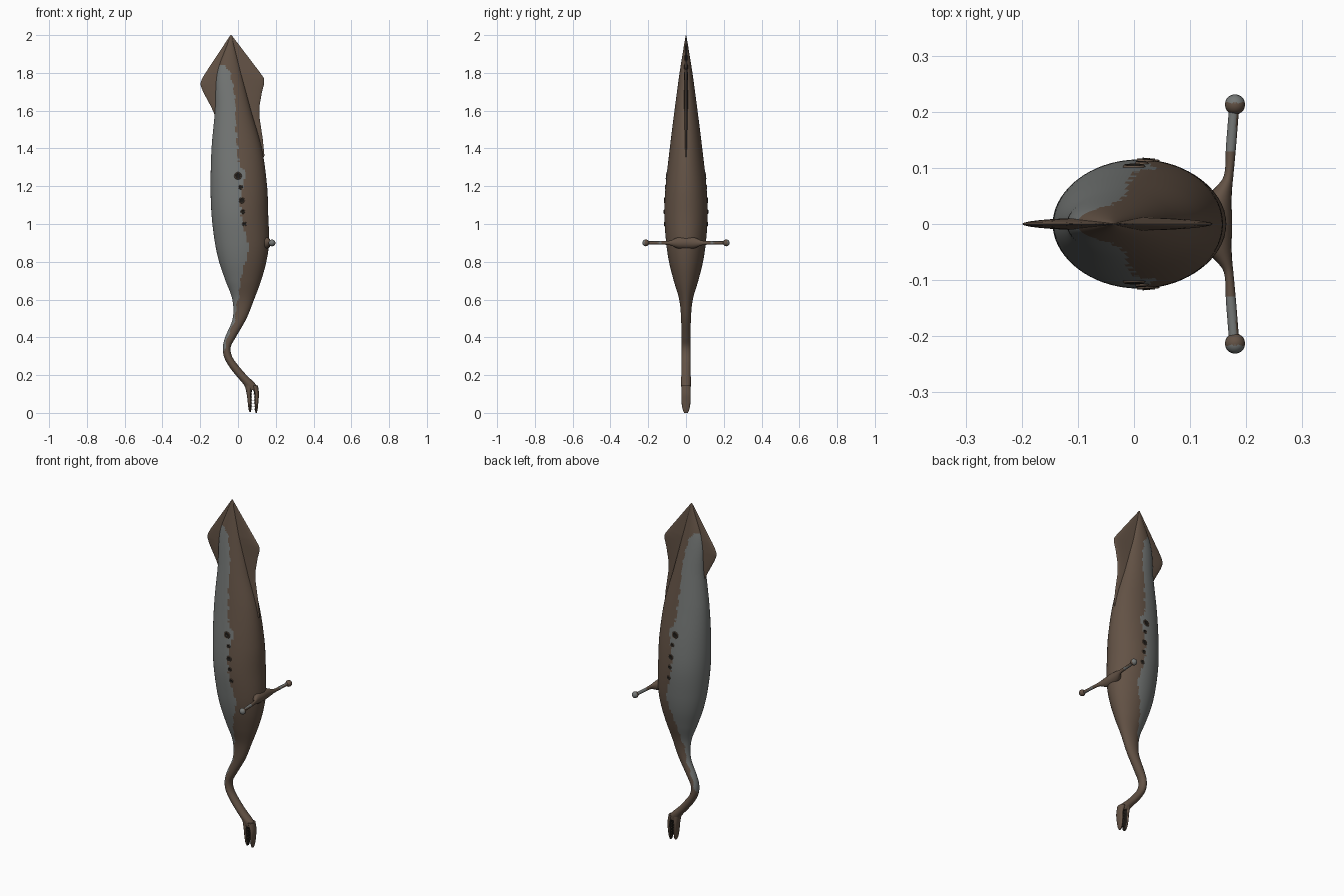
import bpy, bmesh, math
from mathutils import Vector

cube = bpy.data.objects.get("Cube")
if cube:
    bpy.data.objects.remove(cube, do_unlink=True)


def material(name, rgb):
    m = bpy.data.materials.new(name)
    m.use_nodes = True
    m.diffuse_color = (*rgb, 1)
    shader = m.node_tree.nodes["Principled BSDF"]
    shader.inputs["Base Color"].default_value = (*rgb, 1)
    shader.inputs["Roughness"].default_value = 0.7
    return m


BROWN = material("brown skin", (0.125, 0.085, 0.06))
GRAY = material("gray belly", (0.175, 0.185, 0.18))
DARK = material("dark pit", (0.012, 0.01, 0.008))


def sample(rows, t, smooth=True):
    """Interpolate a table of rows at its first column."""
    last = len(rows) - 1
    i = 0
    while i < last - 1 and t > rows[i + 1][0]:
        i += 1
    a, b = rows[i], rows[i + 1]
    h = b[0] - a[0]
    u = min(max((t - a[0]) / h, 0), 1)
    before, after = rows[max(i - 1, 0)], rows[min(i + 2, last)]
    out = []
    for k in range(1, len(a)):
        if not smooth:
            out.append(a[k] + (b[k] - a[k]) * u)
            continue
        m0 = (b[k] - before[k]) / (b[0] - before[0]) * h
        m1 = (after[k] - a[k]) / (after[0] - a[0]) * h
        d = b[k] - a[k]
        out.append(a[k] + u * (m0 + u * (3 * d - 2 * m0 - m1 + u * (m0 + m1 - 2 * d))))
    return out


def finish(name, bm, mats, rule=None, angle=50):
    bmesh.ops.recalc_face_normals(bm, faces=bm.faces[:])
    if rule:
        for f in bm.faces:
            f.material_index = rule(f.calc_center_median())
    mesh = bpy.data.meshes.new(name)
    bm.to_mesh(mesh)
    bm.free()
    for m in mats:
        mesh.materials.append(m)
    ob = bpy.data.objects.new(name, mesh)
    bpy.context.collection.objects.link(ob)
    bpy.ops.object.select_all(action="DESELECT")
    ob.select_set(True)
    bpy.context.view_layer.objects.active = ob
    bpy.ops.object.shade_smooth_by_angle(angle=math.radians(angle))
    return ob


def loft(name, rows, steps, sides, mats, rule=None, smooth=True, along_y=0, offset=0, angle=50):
    """Skin of ellipses; rows are (position, low x, high x, half thickness)."""
    bm = bmesh.new()
    rings = []
    for i in range(steps + 1):
        t = rows[0][0] + (rows[-1][0] - rows[0][0]) * i / steps
        lo, hi, half = sample(rows, t, smooth)[:3]
        ring = []
        for j in range(sides):
            a = math.tau * j / sides
            x = (lo + hi) / 2 + (hi - lo) / 2 * math.cos(a)
            y = half * math.sin(a)
            ring.append(bm.verts.new((x, along_y * t, offset + y) if along_y else (x, y, t)))
        rings.append(ring)
    for r, s in zip(rings, rings[1:]):
        for j in range(sides):
            k = (j + 1) % sides
            bm.faces.new((r[j], r[k], s[k], s[j]))
    bm.faces.new(rings[0])
    bm.faces.new(rings[-1])
    return finish(name, bm, mats, rule, angle)


# Body and trunk: height, low x, high x, half thickness
BODY = [
    (.12, .045, .108, .022), (.15, .03, .095, .026), (.2, -.012, .045, .025),
    (.25, -.05, .002, .025), (.3, -.075, -.032, .025), (.35, -.08, -.038, .025),
    (.4, -.068, -.012, .025), (.5, -.028, .045, .026), (.6, -.03, .085, .036),
    (.7, -.066, .122, .065), (.8, -.1, .15, .09), (.9, -.122, .164, .105),
    (1.05, -.14, .16, .115), (1.2, -.145, .154, .108), (1.4, -.14, .126, .086),
    (1.6, -.122, .07, .061), (1.8, -.112, .018, .034), (1.95, -.058, -.022, .01),
    (2, -.038, -.034, .001)]
# Edge of the gray belly: height, x
BELLY = [
    (.3, -.08), (.4, -.055), (.5, -.012), (.55, -.012), (.6, 0), (.7, .015), (.8, .04),
    (.88, .06), (.95, .04), (1, .025), (1.1, .015), (1.18, .02), (1.24, .04),
    (1.28, .035), (1.33, 0), (1.5, -.01), (1.65, -.015), (1.75, -.03),
    (1.8, -.042), (1.84, -.065), (1.86, -.2)]


def belly_rule(c):
    if not BELLY[0][0] < c.z < BELLY[-1][0]:
        return 0
    edge = sample(BELLY, c.z, False)[0] + .004 * math.sin(c.z * 95)
    return int(c.x < edge)


loft("body", BODY, 190, 72, [BROWN, GRAY], belly_rule)

# Thin diamond tail fin
FIN = [
    (1.335, .05, .12, .004), (1.36, 0, .14, .008), (1.45, -.09, .131, .01),
    (1.57, -.12, .113, .012), (1.62, -.142, .113, .012), (1.7, -.185, .127, .012),
    (1.74, -.2, .138, .012), (1.77, -.19, .139, .012), (1.8, -.172, .118, .012),
    (2, -.04, -.034, .001)]
loft("tail_fin", FIN, 80, 32, [BROWN], smooth=False, angle=60)

# Eye bar with a flared root and round eyes
STALK = [
    (0, .1, .175, .036), (.04, .12, .174, .03), (.065, .145, .175, .02),
    (.085, .16, .177, .012), (.14, .164, .182, .009), (.215, .17, .188, .009)]
for side, label in ((1, "back"), (-1, "front")):
    loft(label + "_eye_stalk", STALK, 30, 20, [BROWN, GRAY],
         lambda c: int(abs(c.y) > .13 and c.x < .182), along_y=side, offset=.9)
    bm = bmesh.new()
    bmesh.ops.create_uvsphere(bm, u_segments=20, v_segments=12, radius=.018)
    bmesh.ops.translate(bm, verts=bm.verts[:], vec=(.18, side * .213, .9))
    finish(label + "_eye", bm, [BROWN, GRAY], lambda c: int(abs(c.y) > .216))


# Row of pits on each flank, each a dark disc in a raised rim
def flank(x, z, side):
    lo, hi, half = sample(BODY, z)
    u = (x - (lo + hi) / 2) / ((hi - lo) / 2)
    return Vector((x, side * half * math.sqrt(1 - u * u), z))


PITS = [(0, 1.255, .015), (.014, 1.195, .009), (.02, 1.125, .012),
        (.026, 1.065, .009), (.034, 1, .009)]
for side, label in ((1, "back"), (-1, "front")):
    for n, (x, z, radius) in enumerate(PITS):
        centre = flank(x, z, side)
        e = .01
        du = flank(x + e, z, side) - flank(x - e, z, side)
        dv = flank(x, z + e, side) - flank(x, z - e, side)
        normal = du.cross(dv).normalized()
        if normal.y * side < 0:
            normal = -normal
        turn = normal.to_track_quat("Z", "Y").to_matrix().to_4x4()
        bm = bmesh.new()
        # Rim profile turned around the pit axis
        profile = [(1.35, -.001), (1.2, .003), (1, .003), (.8, .001), (.02, .001)]
        verts = [bm.verts.new((radius * r, 0, h)) for r, h in profile]
        edges = [bm.edges.new(p) for p in zip(verts, verts[1:])]
        bmesh.ops.spin(bm, geom=verts + edges, cent=(0, 0, 0), axis=(0, 0, 1),
                       angle=math.tau, steps=20, use_merge=True)
        ob = finish(f"{label}_pit_{n}", bm, [BROWN, DARK],
                    lambda c: int(c.xy.length < radius * .95))
        if ob.data.polygons[0].normal.z < 0:
            ob.data.flip_normals()
        turn.translation = centre
        ob.data.transform(turn)

# Claw: two jaws, dark inside, with small teeth
JAWS = {
    "lower": [(.005, .06, .068, .01), (.02, .056, .07, .018), (.06, .051, .071, .024),
              (.1, .046, .071, .025), (.145, .036, .08, .025)],
    "upper": [(0, .092, .1, .01), (.02, .09, .104, .018), (.06, .088, .108, .024),
              (.1, .087, .111, .025), (.145, .07, .106, .025)]}
for label, rows in JAWS.items():
    inward = 1 if label == "lower" else -1

    def inner(c):
        lo, hi = sample(rows, c.z)[:2]
        return int(c.z < .125 and inward * (c.x - (lo + hi) / 2) > .3 * (hi - lo))

    loft(label + "_jaw", rows, 24, 24, [BROWN, DARK], inner)
    bm = bmesh.new()
    for k in range(6):
        z = .02 + .016 * k
        lo, hi, half = sample(rows, z)
        x = hi if inward > 0 else lo
        for y in (-.4 * half, .4 * half):
            made = bmesh.ops.create_cone(bm, cap_ends=True, segments=8,
                                         radius1=.004, radius2=.0005, depth=.012)
            for v in made["verts"]:
                p = v.co.copy()
                v.co = (x + inward * (p.z + .001), y + p.y, z + p.x)
    finish(label + "_teeth", bm, [BROWN])
